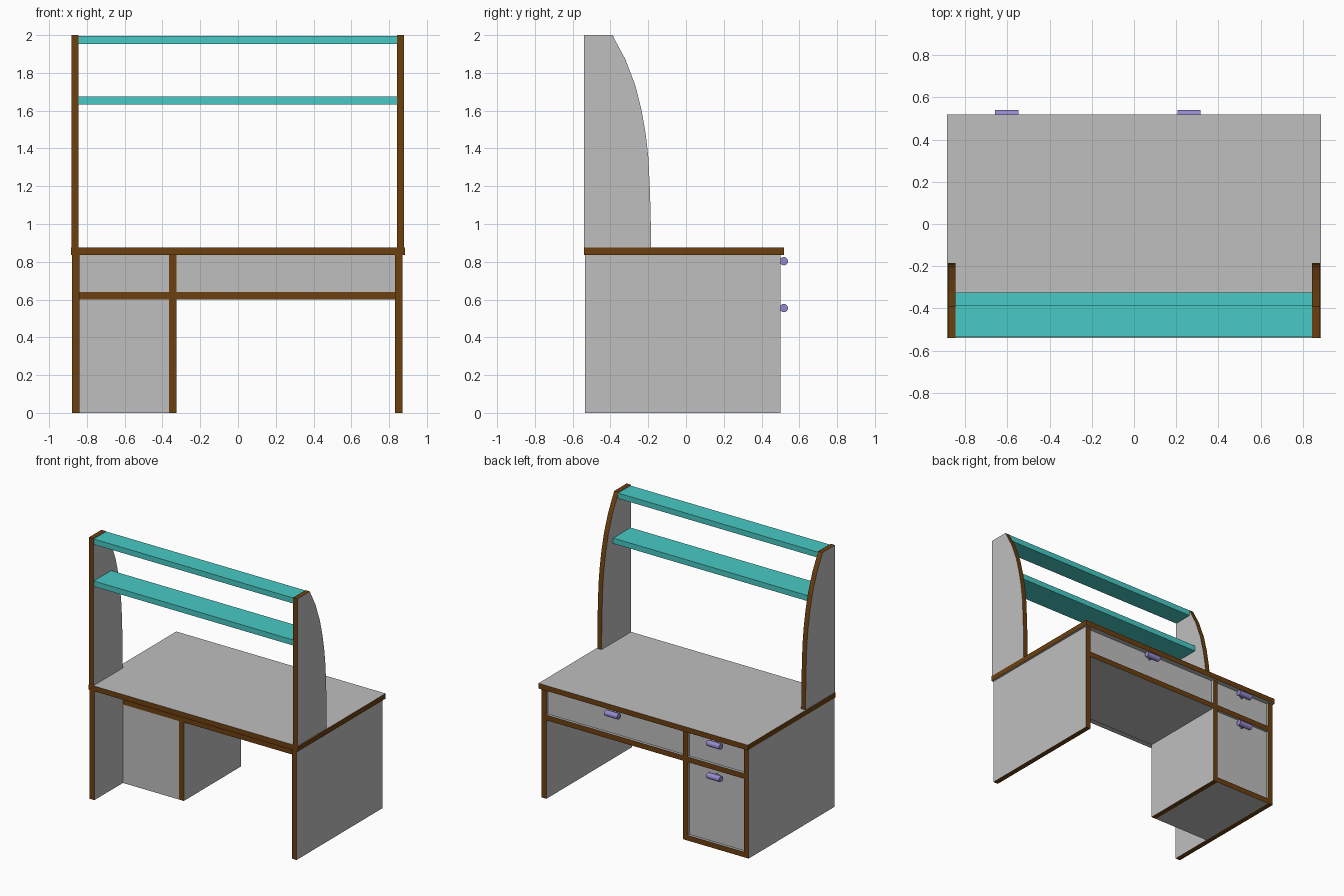
import bpy
import bmesh
import math
from mathutils import Matrix, Vector

old = bpy.data.objects.get("Cube")
if old:
    bpy.data.objects.remove(old, do_unlink=True)


def material(name, rgb):
    m = bpy.data.materials.new(name)
    m.use_nodes = True
    m.diffuse_color = (*rgb, 1)
    m.node_tree.nodes["Principled BSDF"].inputs["Base Color"].default_value = (*rgb, 1)
    return m


GREY = material("grey laminate", (0.52, 0.52, 0.52))
BROWN = material("brown edging", (0.15, 0.051, 0.005))
TEAL = material("teal shelf", (0.065, 0.59, 0.56))
PURPLE = material("purple handle", (0.3, 0.25, 0.61))


def finish(name, bm, mats, broad_axis=None):
    """Make an object; faces across broad_axis keep the first material."""
    bmesh.ops.recalc_face_normals(bm, faces=bm.faces)
    if broad_axis is not None:
        for f in bm.faces:
            f.material_index = 0 if abs(f.normal[broad_axis]) > 0.9 else 1
    mesh = bpy.data.meshes.new(name)
    bm.to_mesh(mesh)
    bm.free()
    for m in mats:
        mesh.materials.append(m)
    obj = bpy.data.objects.new(name, mesh)
    bpy.context.collection.objects.link(obj)
    return obj


def box(name, x, y, z, mats, broad_axis=None):
    bm = bmesh.new()
    bmesh.ops.create_cube(bm, size=1)
    lo, hi = Vector((x[0], y[0], z[0])), Vector((x[1], y[1], z[1]))
    bmesh.ops.scale(bm, vec=hi - lo, verts=bm.verts)
    bmesh.ops.translate(bm, vec=(lo + hi) / 2, verts=bm.verts)
    return finish(name, bm, mats, broad_axis)


def board(name, x, y, z, broad_axis):
    return box(name, x, y, z, (GREY, BROWN), broad_axis)


FRONT, BACK, MID = 0.5, -0.535, -0.19
UNDER, TOP = 0.835, 0.875
SHELF = (0.6, 0.64)
CABINET = (-0.84, -0.365)
KNEE = (-0.325, 0.83)

# Desk top and upright panels
board("desk_top", (-0.885, 0.885), (-0.54, 0.518), (UNDER, TOP), 2)
board("right_side_panel", (-0.88, -0.84), (BACK, FRONT), (0, UNDER), 0)
board("left_side_panel", (0.83, 0.87), (BACK, FRONT), (0, UNDER), 0)
board("cabinet_divider", (-0.365, -0.325), (MID, FRONT), (0, UNDER), 0)

# Horizontal boards
board("cabinet_shelf", CABINET, (MID, FRONT), SHELF, 2)
board("drawer_shelf", KNEE, (MID, FRONT), SHELF, 2)
board("cabinet_floor", CABINET, (MID + 0.02, FRONT), (0, 0.04), 2)

# Recessed fronts and closing back panels
FACE = (0.46, 0.48)
REAR = (MID, MID + 0.02)
upper, lower = (SHELF[1], UNDER), (0.04, SHELF[0])
for label, xs, zs in (("small_drawer", CABINET, upper),
                      ("wide_drawer", KNEE, upper),
                      ("cabinet_door", CABINET, lower)):
    box(label + "_front", xs, FACE, zs, (GREY,))
    rear_z = (0, zs[1]) if label == "cabinet_door" else zs
    box(label + "_back", xs, REAR, rear_z, (GREY,))


# Round bar handles with a short post
def handle(name, x, z):
    bm = bmesh.new()
    for radius, length, y, turn in ((0.022, 0.11, 0.518, Matrix.Rotation(math.pi / 2, 4, 'Y')),
                                    (0.014, 0.04, 0.495, Matrix.Rotation(math.pi / 2, 4, 'X'))):
        bmesh.ops.create_cone(bm, cap_ends=True, segments=16, radius1=radius,
                              radius2=radius, depth=length,
                              matrix=Matrix.Translation((x, y, z)) @ turn)
    obj = finish(name, bm, (PURPLE,))
    bpy.context.view_layer.objects.active = obj
    obj.select_set(True)
    bpy.ops.object.shade_smooth_by_angle(angle=math.radians(35))
    obj.select_set(False)


bpy.ops.object.select_all(action='DESELECT')
handle("small_drawer_handle", -0.603, 0.803)
handle("cabinet_door_handle", -0.603, 0.555)
handle("wide_drawer_handle", 0.26, 0.803)

# Hutch sides with a curved edge
CURVE = [(-0.185, TOP), (-0.187, 1.05), (-0.192, 1.2), (-0.2, 1.36), (-0.214, 1.48),
         (-0.235, 1.6), (-0.267, 1.73), (-0.32, 1.87), (-0.39, 2.0)]
PROFILE = [(-0.54, TOP)] + CURVE + [(-0.54, 2.0)]


def hutch_side(name, x0, x1):
    bm = bmesh.new()
    face = bm.faces.new([bm.verts.new((x0, y, z)) for y, z in PROFILE])
    ext = bmesh.ops.extrude_face_region(bm, geom=[face], use_keep_orig=True)
    moved = [v for v in ext["geom"] if isinstance(v, bmesh.types.BMVert)]
    bmesh.ops.translate(bm, vec=(x1 - x0, 0, 0), verts=moved)
    finish(name, bm, (GREY, BROWN), 0)


hutch_side("right_hutch_side", -0.882, -0.845)
hutch_side("left_hutch_side", 0.843, 0.88)

# Hutch shelves
box("upper_hutch_shelf", (-0.845, 0.843), (BACK, -0.385), (1.953, 1.995), (TEAL,))
box("lower_hutch_shelf", (-0.845, 0.843), (BACK, -0.325), (1.632, 1.674), (TEAL,))
